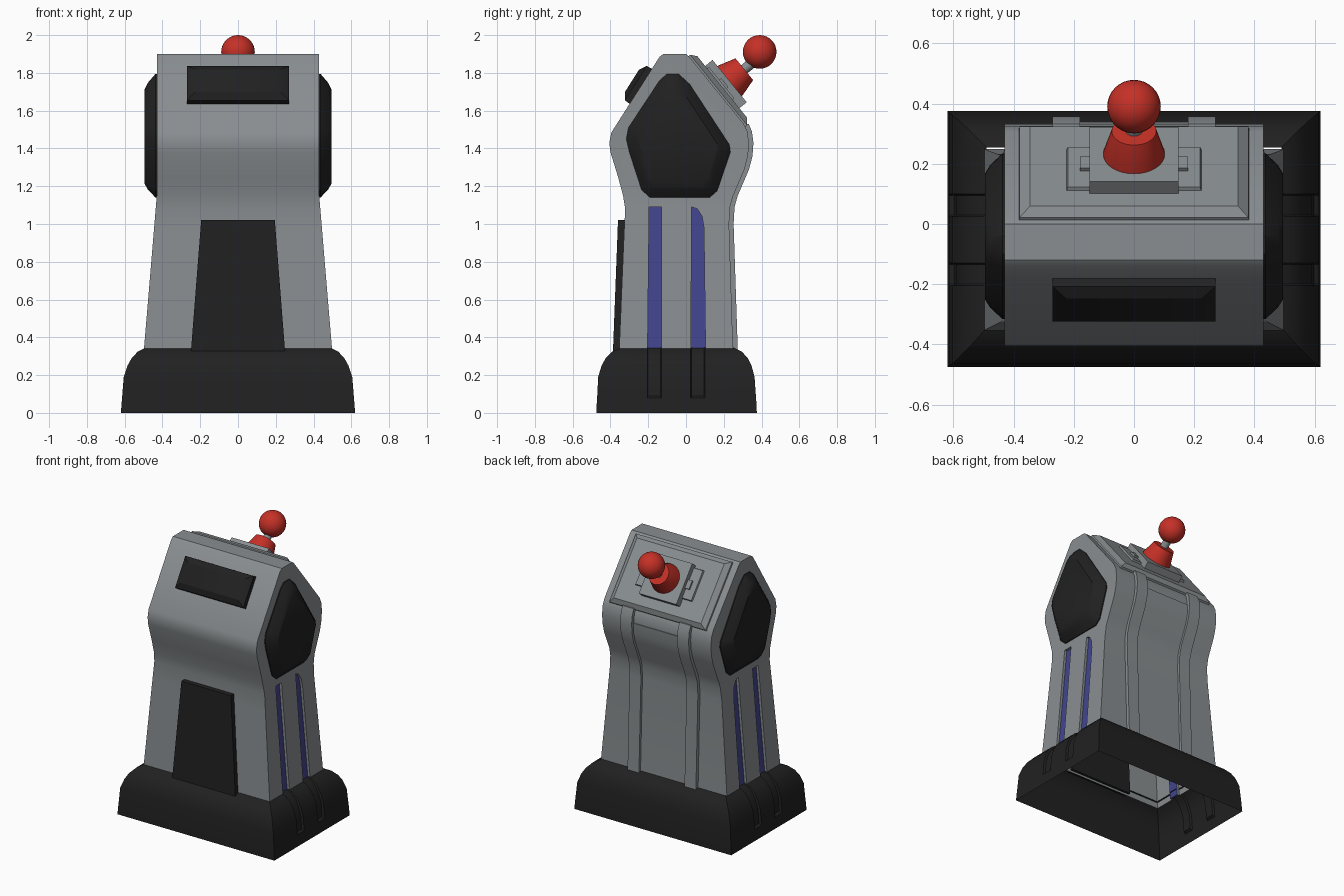
import bpy, bmesh, math
from mathutils import Matrix, Vector

if "Cube" in bpy.data.objects:
    bpy.data.objects.remove(bpy.data.objects["Cube"])


def material(name, rgb):
    m = bpy.data.materials.new(name)
    m.diffuse_color = (*rgb, 1)
    m.use_nodes = True
    m.node_tree.nodes["Principled BSDF"].inputs["Base Color"].default_value = m.diffuse_color
    return m


GREY = material("steel grey", (0.25, 0.27, 0.28))
BLACK = material("matte black", (0.015, 0.015, 0.015))
RED = material("control red", (0.56, 0.03, 0.02))
BLUE = material("strip blue", (0.055, 0.06, 0.27))


def smooth(ob, angle=30):
    bpy.ops.object.select_all(action='DESELECT')
    ob.select_set(True)
    bpy.context.view_layer.objects.active = ob
    bpy.ops.object.shade_smooth_by_angle(angle=math.radians(angle))


def loft(name, rings, mat, caps=None):
    """Skin a list of equal closed rings; caps lists the index loops that close both ends."""
    n = len(rings[0])
    bm = bmesh.new()
    vs = [[bm.verts.new(p) for p in r] for r in rings]
    for a, b in zip(vs, vs[1:]):
        for i in range(n):
            j = (i + 1) % n
            bm.faces.new((a[i], a[j], b[j], b[i]))
    for loop in ([range(n)] if caps is None else caps):
        for end in (vs[0], vs[-1]):
            bm.faces.new([end[i] for i in loop])
    bmesh.ops.recalc_face_normals(bm, faces=bm.faces)
    me = bpy.data.meshes.new(name)
    bm.to_mesh(me)
    bm.free()
    me.materials.append(mat)
    ob = bpy.data.objects.new(name, me)
    bpy.context.collection.objects.link(ob)
    smooth(ob)
    return ob


def frame(origin, v, n):
    m = Matrix((Vector((1, 0, 0)), Vector(v), Vector(n))).transposed().to_4x4()
    return Matrix.Translation(origin) @ m


def slab(name, m, layers, mat, centre=(0, 0)):
    """Rectangular stack in a tilted frame; layers are (half_u, half_v, height)."""
    rings = [[m @ Vector((centre[0] + a * u, centre[1] + b * v, h))
              for a, b in ((-1, -1), (1, -1), (1, 1), (-1, 1))] for u, v, h in layers]
    return loft(name, rings, mat)


def turned(name, m, layers, mat):
    """Round stack in a tilted frame; layers are (radius, height)."""
    rings = [[m @ Vector((r * math.cos(k * math.pi / 16), r * math.sin(k * math.pi / 16), h))
              for k in range(32)] for r, h in layers]
    return loft(name, rings, mat)


def half_width(z):
    return 0.43 + max(0, 1.15 - z) * 0.0835


# Base skirt: open shell with two shallow channels on each side
GROOVES = ((-0.205, 0), (-0.2, 1), (-0.135, 1), (-0.13, 0),
           (0.025, 0), (0.03, 1), (0.095, 1), (0.1, 0))
skirt = [(0, .62, -.475, .375), (.08, .614, -.471, .371), (.09, .613, -.47, .37),
         (.19, .605, -.465, .363), (.25, .585, -.447, .347), (.29, .563, -.425, .327),
         (.325, .53, -.39, .295), (.345, .49, -.345, .255)]
rings = []
for z, hx, yf, yb in skirt:
    depth = 0.015 if z > 0.085 else 0
    side = [(hx, yf, z)] + [(hx - g * depth, y, z) for y, g in GROOVES] + [(hx, yb, z)]
    rings.append(side + [(-x, y, z) for x, y, z in reversed(side)])
loft("base_skirt", rings, BLACK, caps=[])

# Body: side profile (y, z) spread to the tapering width
profile = [(-.355, .3), (-.328, .95), (-.322, 1.08), (-.333, 1.15), (-.36, 1.25), (-.40, 1.38),
           (-.406, 1.43), (-.395, 1.485), (-.14, 1.885), (-.12, 1.9), (0, 1.9), (.015, 1.888),
           (.306, 1.53), (.325, 1.49), (.333, 1.43), (.328, 1.36), (.31, 1.29), (.25, 1.15),
           (.233, 1.09), (.228, 1.0), (.25, .3)]
lower = [i for i, p in enumerate(profile) if p[1] <= 1.15]
upper = [i for i, p in enumerate(profile) if p[1] >= 1.15]
body = loft("body", [[(s * half_width(z), y, z) for y, z in profile] for s in (-1, 1)],
            GREY, caps=[lower, upper])
body.data.materials.append(BLUE)

# Side grooves cut into the body
outlines = ([(-.205, .2), (-.13, .2), (-.13, 1.09), (-.195, 1.09)],
            [(.025, .2), (.105, .2), (.095, .98), (.085, 1.04), (.06, 1.08), (.03, 1.09)])
for outline in outlines:
    for s in (-1, 1):
        cutter = loft("groove_cutter", [[(s * (half_width(z) + d), y, z) for y, z in outline]
                                        for d in (-0.018, 0.05)], GREY)
        cutter.hide_render = True
        mod = body.modifiers.new("groove", 'BOOLEAN')
        mod.operation, mod.solver, mod.object = 'DIFFERENCE', 'EXACT', cutter
        bpy.context.view_layer.objects.active = body
        bpy.ops.object.modifier_apply(modifier=mod.name)
        bpy.data.objects.remove(cutter)

# Open underside, blue groove floors
bm = bmesh.new()
bm.from_mesh(body.data)
bmesh.ops.delete(bm, geom=[f for f in bm.faces if f.calc_center_median().z < 0.302], context='FACES')
for f in bm.faces:
    c = f.calc_center_median()
    floor = abs(f.normal.x) > 0.9 and c.z < 1.1 and abs(c.x) < half_width(c.z) - 0.01
    f.material_index = 1 if floor else 0
bm.to_mesh(body.data)
bm.free()
smooth(body)

# Front door panel
door = [(-.25, -.387, .315), (.25, -.387, .315), (.195, -.36, 1.02), (-.195, -.36, 1.02)]
loft("front_panel", [[(x, y + d, z) for x, y, z in door] for d in (0.05, 0)], BLACK)

# Back rails and the thin panel between them follow the back profile
back = [(.25, .335), (.228, 1.0), (.233, 1.09), (.25, 1.15), (.31, 1.29), (.328, 1.36),
        (.333, 1.43), (.325, 1.49), (.308, 1.53)]


def back_strip(name, x0, x1, pts, off):
    loop = [(y - 0.01, z) for y, z in pts] + [(y + off, z) for y, z in reversed(pts)]
    loft(name, [[(x, y, z) for y, z in loop] for x in (x0, x1)], GREY)


for s, label in ((-1, "left"), (1, "right")):
    back_strip("back_rail_" + label, s * 0.18, s * 0.27, back, 0.024)
back_strip("back_panel", -0.18, 0.18, back[:-2], 0.006)

# Side pods: bevelled pentagons
pod = [(-.04, 1.795), (-.10, 1.795), (-.14, 1.76), (-.305, 1.51), (-.316, 1.45), (-.30, 1.38),
       (-.235, 1.18), (-.19, 1.14), (.125, 1.14), (.165, 1.175), (.235, 1.38), (.23, 1.42),
       (.02, 1.74)]
cy, cz = -0.045, 1.45
for s, label in ((-1, "left"), (1, "right")):
    loft("side_pod_" + label,
         [[(s * x, cy + (y - cy) * k, cz + (z - cz) * k) for y, z in pod]
          for x, k in ((.42, 1), (.437, 1), (.478, .86), (.495, .76))], BLACK)

# Front window on the forward slope
fm = frame((0, -0.241, 1.73), (0, .536, .845), (0, -.845, .536))
slab("front_window", fm, [(.27, .11, -.01), (.27, .108, .03), (.225, .07, .053)], BLACK)

# Control deck on the rear slope
cm = frame((0, .165, 1.703), (0, .629, -.777), (0, .777, .629))
slab("control_deck", cm, [(.385, .24, -.01), (.38, .24, .01), (.345, .21, .035)], GREY)
slab("lever_plate", cm, [(.225, .11, .03), (.22, .105, .047)], GREY, (0, -.02))
for s, label in ((-1, "left"), (1, "right")):
    slab("plate_lug_" + label, cm, [(.03, .03, .04), (.03, .03, .06)], GREY, (s * .15, -.01))
slab("lever_block", cm, [(.148, .144, .03), (.148, .144, .085)], GREY)

# Lever
turned("lever_collar", cm, [(.102, .08), (.102, .09), (.074, .185)], RED)
turned("lever_stem", cm, [(.027, .18), (.027, .25)], GREY)
bpy.ops.mesh.primitive_uv_sphere_add(segments=32, ring_count=16, radius=.089, location=(0, .39, 1.911))
ball = bpy.context.object
ball.name = "lever_ball"
ball.data.materials.append(RED)
smooth(ball)
